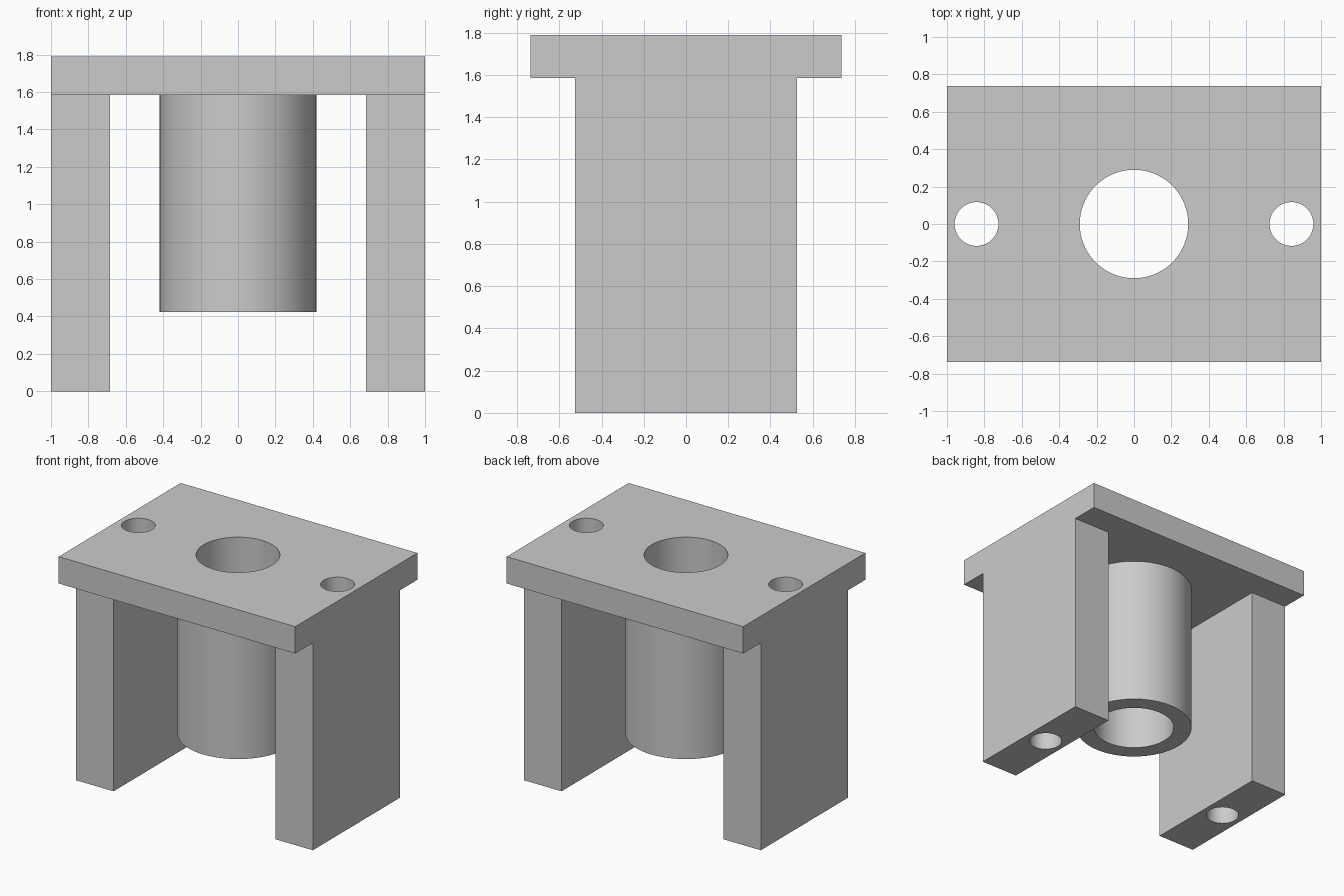
import bpy
import math

if "Cube" in bpy.data.objects:
    bpy.data.objects.remove(bpy.data.objects["Cube"], do_unlink=True)

# Overall sizes
TOP, PLATE_BOTTOM = 1.79, 1.585
PLATE_HALF_DEPTH, LEG_HALF_DEPTH = 0.737, 0.525
LEG_INNER = 0.685
TUBE_BOTTOM, TUBE_OUTER, TUBE_INNER = 0.425, 0.42, 0.29
LEG_HOLE_X, LEG_HOLE_RADIUS = 0.842, 0.117

grey = bpy.data.materials.new("plain grey")
grey.use_nodes = True
colour = (0.6, 0.6, 0.6, 1)
grey.diffuse_color = colour
grey.node_tree.nodes["Principled BSDF"].inputs["Base Color"].default_value = colour


def box(name, x0, x1, half_depth, z0, z1):
    bpy.ops.mesh.primitive_cube_add(size=1, location=((x0 + x1) / 2, 0, (z0 + z1) / 2))
    ob = bpy.context.object
    ob.name = name
    ob.scale = (x1 - x0, 2 * half_depth, z1 - z0)
    bpy.ops.object.transform_apply(location=True, rotation=True, scale=True)
    ob.data.materials.append(grey)
    return ob


def cylinder(name, x, radius, z0, z1):
    bpy.ops.mesh.primitive_cylinder_add(vertices=96, radius=radius, depth=z1 - z0,
                                        location=(x, 0, (z0 + z1) / 2))
    ob = bpy.context.object
    ob.name = name
    bpy.ops.object.transform_apply(location=True, rotation=True, scale=True)
    ob.data.materials.append(grey)
    return ob


def combine(body, tool, operation):
    mod = body.modifiers.new(tool.name, 'BOOLEAN')
    mod.operation = operation
    mod.solver = 'EXACT'
    mod.object = tool
    bpy.context.view_layer.objects.active = body
    bpy.ops.object.modifier_apply(modifier=mod.name)
    bpy.data.objects.remove(tool, do_unlink=True)


# Top plate, fused with both legs and the hanging centre tube
bracket = box("drilled_bracket", -1, 1, PLATE_HALF_DEPTH, PLATE_BOTTOM, TOP)
overlap = PLATE_BOTTOM + 0.1
combine(bracket, box("right_leg", -1, -LEG_INNER, LEG_HALF_DEPTH, 0, overlap), 'UNION')
combine(bracket, box("left_leg", LEG_INNER, 1, LEG_HALF_DEPTH, 0, overlap), 'UNION')
combine(bracket, cylinder("centre_tube", 0, TUBE_OUTER, TUBE_BOTTOM, overlap), 'UNION')

# Through holes: the tube bore and one down each leg
for name, x, radius in (("tube_bore", 0, TUBE_INNER),
                        ("right_leg_hole", -LEG_HOLE_X, LEG_HOLE_RADIUS),
                        ("left_leg_hole", LEG_HOLE_X, LEG_HOLE_RADIUS)):
    combine(bracket, cylinder(name, x, radius, -0.2, TOP + 0.2), 'DIFFERENCE')

# Smooth the round walls, keep the edges sharp
bpy.ops.object.select_all(action='DESELECT')
bracket.select_set(True)
bpy.context.view_layer.objects.active = bracket
bpy.ops.object.shade_smooth_by_angle(angle=math.radians(30))
